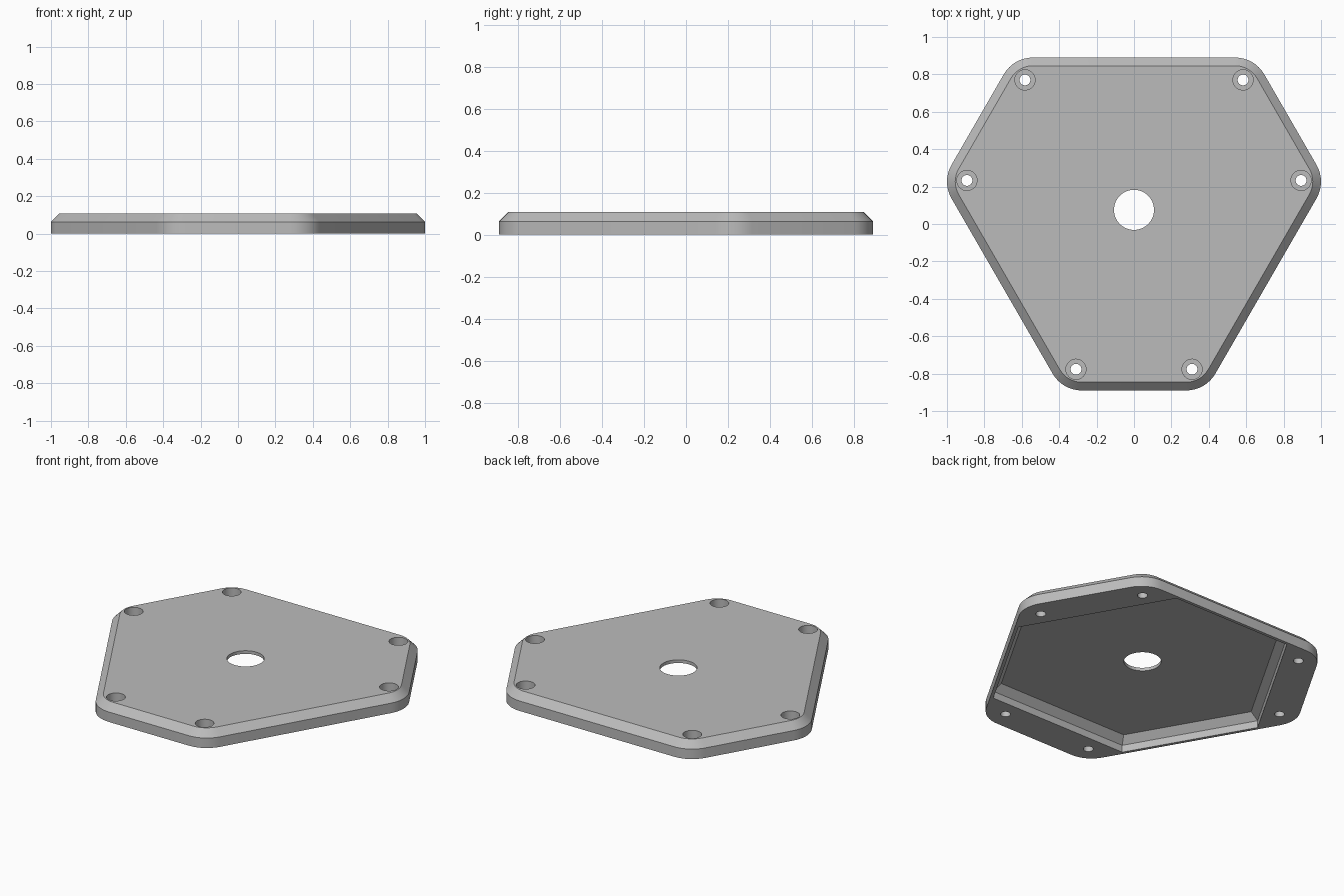
import bpy
import bmesh
from math import cos, sin, radians, pi
from mathutils import Vector

if "Cube" in bpy.data.objects:
    bpy.data.objects.remove(bpy.data.objects["Cube"])

CENTRE = Vector((0, 0.0755))
HEIGHT, CHAMFER = 0.107, 0.044
LONG_SIDE, SHORT_SIDE = 0.8145, 0.9655     # distance of each side from the centre

grey = bpy.data.materials.new("plain grey")
grey.use_nodes = True
grey.diffuse_color = (0.5, 0.5, 0.5, 1)
grey.node_tree.nodes["Principled BSDF"].inputs["Base Color"].default_value = (0.5, 0.5, 0.5, 1)


def hexagon(long_d, short_d, radius=0.0, steps=8):
    """Outline with three long and three short sides and rounded corners."""
    points = []
    for i in range(6):
        a, b = radians(30 + 60 * i), radians(90 + 60 * i)
        da, db = (short_d, long_d) if i % 2 == 0 else (long_d, short_d)
        da, db = da - radius, db - radius
        # arc centre: where the two inward-shifted sides meet
        det = sin(b - a)
        c = CENTRE + Vector((da * sin(b) - db * sin(a), db * cos(a) - da * cos(b))) / det
        if radius == 0:
            points.append(c)
            continue
        for s in range(steps + 1):
            t = a + (b - a) * s / steps
            points.append(c + radius * Vector((cos(t), sin(t))))
    return points


def circle(x, y, radius, sides=40):
    return [Vector((x + radius * cos(2 * pi * k / sides), y + radius * sin(2 * pi * k / sides)))
            for k in range(sides)]


def loft(name, layers):
    """Closed solid through (outline, z) layers listed from bottom to top."""
    bm = bmesh.new()
    rings = [[bm.verts.new((p.x, p.y, z)) for p in outline] for outline, z in layers]
    for low, high in zip(rings, rings[1:]):
        for k in range(len(low)):
            n = (k + 1) % len(low)
            bm.faces.new((low[k], low[n], high[n], high[k]))
    bm.faces.new(rings[0][::-1])
    bm.faces.new(rings[-1])
    mesh = bpy.data.meshes.new(name)
    bm.to_mesh(mesh)
    bm.free()
    mesh.materials.append(grey)
    obj = bpy.data.objects.new(name, mesh)
    bpy.context.collection.objects.link(obj)
    return obj


# Cover plate with rounded corners and a chamfered top rim
outer = hexagon(LONG_SIDE, SHORT_SIDE, 0.18)
rim = hexagon(LONG_SIDE - CHAMFER, SHORT_SIDE - CHAMFER, 0.18 - CHAMFER)
plate = loft("cover_plate", [(outer, 0), (outer, HEIGHT - CHAMFER), (rim, HEIGHT)])

# Underside pocket: thin walls on long sides, wide screw ledges on short sides
mouth = hexagon(0.795, 0.755)
floor = hexagon(0.753, 0.713)
cutters = [loft("pocket_cutter", [(mouth, -0.05), (mouth, 0.045), (floor, 0.087)])]

# Central opening
cutters.append(loft("centre_cutter", [(circle(*CENTRE, 0.107, 64), z) for z in (-0.1, 0.2)]))

# Six counterbored screw holes, a pair on each ledge
for ledge in (30, 150, 270):
    for turn in (-20, 20):
        t = radians(ledge + turn)
        x, y = CENTRE + 0.907 * Vector((cos(t), sin(t)))
        shank, head = circle(x, y, 0.029), circle(x, y, 0.054)
        cutters.append(loft("screw_cutter", [(shank, -0.1), (shank, 0.05), (head, 0.05), (head, 0.2)]))

bpy.context.view_layer.objects.active = plate
plate.select_set(True)
for cutter in cutters:
    cutter.hide_render = True
    mod = plate.modifiers.new("cut", 'BOOLEAN')
    mod.operation = 'DIFFERENCE'
    mod.solver = 'EXACT'
    mod.object = cutter
    bpy.ops.object.modifier_apply(modifier=mod.name)
    bpy.data.objects.remove(cutter)

bpy.ops.object.shade_smooth_by_angle(angle=radians(25))
